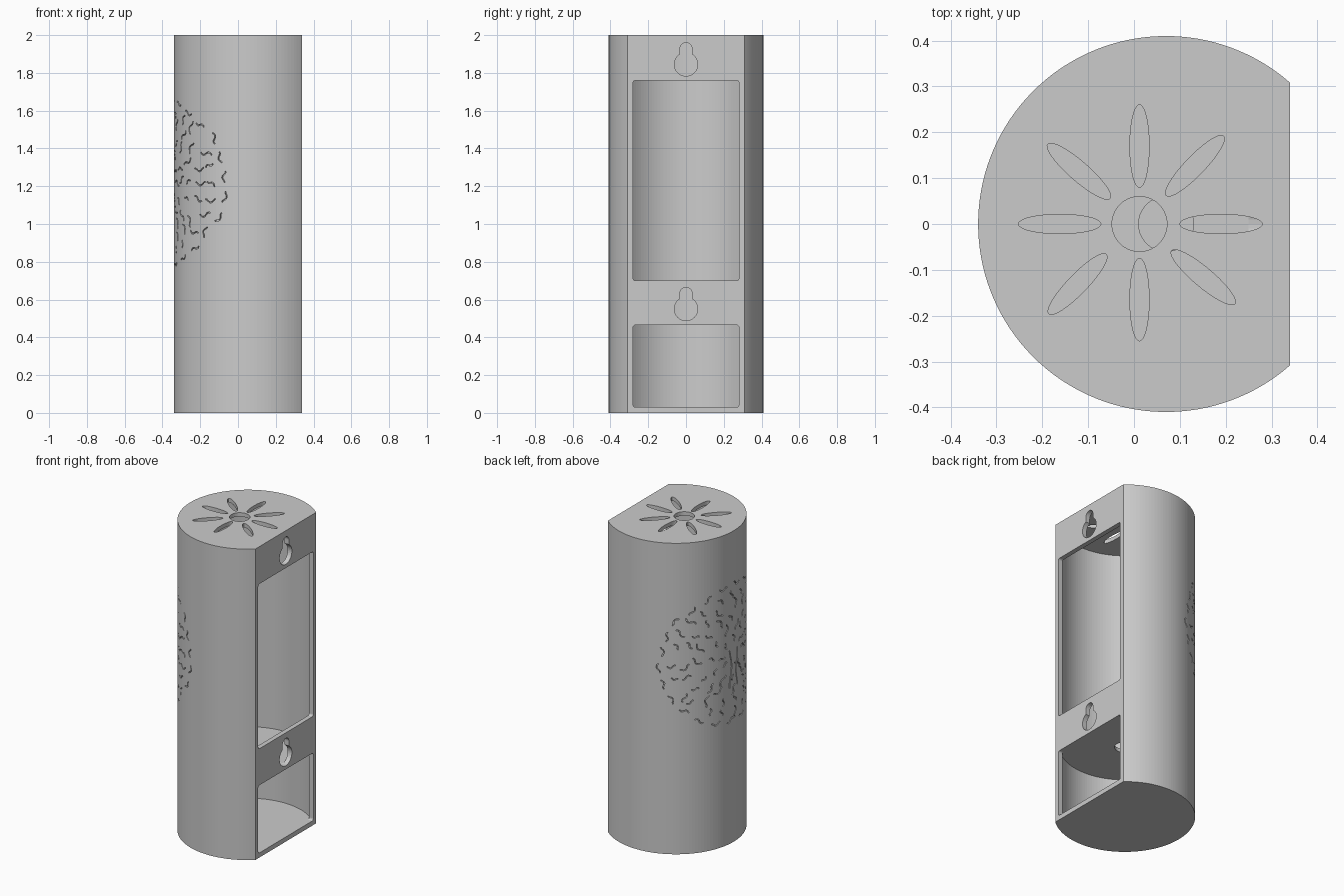
import bpy, bmesh, random
from math import sin, cos, pi, sqrt, atan2, radians
from mathutils import Vector

if "Cube" in bpy.data.objects:
    bpy.data.objects.remove(bpy.data.objects["Cube"], do_unlink=True)

random.seed(4)
HEIGHT, CX, RADIUS, WALL, FLAT = 2.0, 0.07, 0.41, 0.03, 0.34

grey = bpy.data.materials.new("plain grey")
grey.use_nodes = True
colour = (0.6, 0.6, 0.6, 1)
grey.diffuse_color = colour
grey.node_tree.nodes["Principled BSDF"].inputs["Base Color"].default_value = colour


def make_object(name, bm):
    bmesh.ops.recalc_face_normals(bm, faces=bm.faces)
    mesh = bpy.data.meshes.new(name)
    bm.to_mesh(mesh)
    bm.free()
    mesh.materials.append(grey)
    obj = bpy.data.objects.new(name, mesh)
    bpy.context.collection.objects.link(obj)
    return obj


def prism(name, profile, low, high, axis="z"):
    """Extrude a closed 2D profile along z (profile is x, y) or x (profile is y, z)."""
    bm = bmesh.new()
    place = (lambda p, h: (p[0], p[1], h)) if axis == "z" else (lambda p, h: (h, p[0], p[1]))
    bottom = [bm.verts.new(place(p, low)) for p in profile]
    top = [bm.verts.new(place(p, high)) for p in profile]
    bm.faces.new(bottom)
    bm.faces.new(top)
    for i in range(len(profile)):
        j = (i + 1) % len(profile)
        bm.faces.new((bottom[i], bottom[j], top[j], top[i]))
    return make_object(name, bm)


def cut(target, cutter, overlapping=False):
    mod = target.modifiers.new("cut", "BOOLEAN")
    mod.operation, mod.solver, mod.object = "DIFFERENCE", "EXACT", cutter
    mod.use_self = overlapping
    bpy.context.view_layer.objects.active = target
    bpy.ops.object.modifier_apply(modifier=mod.name)
    bpy.data.objects.remove(cutter, do_unlink=True)


def arc(cx, cy, r, start, end, steps):
    return [(cx + r * cos(start + (end - start) * i / steps),
             cy + r * sin(start + (end - start) * i / steps)) for i in range(steps + 1)]


def d_profile(r, flat):
    a = atan2(sqrt(r * r - (flat - CX) ** 2), flat - CX)
    return arc(CX, 0, r, a, 2 * pi - a, 100)


def ellipse(cx, cy, a, b, turn=0.0, n=40):
    pts = []
    for i in range(n):
        t = 2 * pi * i / n
        u, v = a * cos(t), b * sin(t)
        pts.append((cx + u * cos(turn) - v * sin(turn), cy + u * sin(turn) + v * cos(turn)))
    return pts


def rounded_window(half, low, high, r=0.012):
    pts = []
    for k, (y, z) in enumerate([(half - r, high - r), (r - half, high - r),
                                (r - half, low + r), (half - r, low + r)]):
        pts += arc(y, z, r, k * pi / 2, (k + 1) * pi / 2, 4)
    return pts


def keyhole(z, r=0.062, slot=0.032, rise=0.083):
    a = atan2(sqrt(r * r - slot * slot), slot)
    return arc(0, z, r, pi - a, 2 * pi + a, 32) + arc(0, z + rise, slot, 0, pi, 12)


# Housing: round body with one flat mounting side
housing = prism("housing", d_profile(RADIUS, FLAT), 0, HEIGHT)


# Engraved tree: strokes are (distance round the body, height) paths
def add_stroke(bm, path, width=0.006):
    rings = []
    for i, p in enumerate(path):
        d = (path[min(i + 1, len(path) - 1)] - path[max(i - 1, 0)]).normalized()
        side = Vector((-d.y, d.x)) * width / 2
        ring = []
        for q, r in ((p + side, 0.398), (p - side, 0.398), (p - side, 0.42), (p + side, 0.42)):
            a = pi + q.x / RADIUS
            ring.append(bm.verts.new((CX + r * cos(a), r * sin(a), q.y)))
        rings.append(ring)
    for one, two in zip(rings, rings[1:]):
        for k in range(4):
            n = (k + 1) % 4
            bm.faces.new((one[k], one[n], two[n], two[k]))
    bm.faces.new(rings[0][::-1])
    bm.faces.new(rings[-1])


def wavy(start, heading, length, wobble, steps=8):
    pts, p, phase = [], Vector(start), random.uniform(0, 2 * pi)
    for i in range(steps):
        pts.append(p.copy())
        a = heading + wobble * sin(phase + i * 0.9)
        p = p + Vector((cos(a), sin(a))) * length / steps
    return pts


strokes = bmesh.new()
MID, HALF_W, HALF_H = 1.22, 0.5, 0.44
# leafy outline
for i in range(26):
    t = 2 * pi * i / 26
    edge = (HALF_W * cos(t), MID + HALF_H * sin(t))
    add_stroke(strokes, wavy(edge, t + pi / 2 + random.uniform(-0.3, 0.5), 0.08, 0.8))
# branches and roots spreading from the middle
for ring in range(1, 6):
    count = 4 + ring * 4
    for i in range(count):
        t = 2 * pi * (i + random.uniform(-0.2, 0.2)) / count
        f = ring / 6.3
        start = (HALF_W * f * cos(t), MID + HALF_H * f * sin(t))
        add_stroke(strokes, wavy(start, t + random.uniform(-0.7, 0.7),
                                 random.uniform(0.05, 0.1), 0.8))
# trunk
for s in (-1, 1):
    add_stroke(strokes, wavy((s * 0.04, 1.0), pi / 2, 0.28, 0.25))
cut(housing, make_object("engraving_cutter", strokes), overlapping=True)

# Two compartments, leaving the floor, shelf and ceiling
inner = d_profile(RADIUS - WALL, FLAT - WALL)
for low, high in ((0.03, 0.467), (0.49, 1.975)):
    cut(housing, prism("compartment_cutter", inner, low, high))

# Windows and hanging keyholes in the flat side
for low, high in ((0.03, 0.465), (0.70, 1.76)):
    cut(housing, prism("window_cutter", rounded_window(0.28, low, high), 0.25, 0.4, "x"))
for z in (0.55, 1.845):
    cut(housing, prism("keyhole_cutter", keyhole(z), 0.25, 0.4, "x"))

# Shelf hole, and the round hole in the lid
cut(housing, prism("shelf_hole_cutter", ellipse(CX, 0, 0.06, 0.06), 0.4, 0.55))
cut(housing, prism("lid_hole_cutter", ellipse(0.012, 0, 0.06, 0.06), 1.9, 2.1))

# Petal slots around the lid hole
petals = [(0.19, 0, 0), (0.133, 0.127, 46), (0.012, 0.17, 90), (-0.12, 0.115, 139),
          (-0.162, 0, 0), (-0.123, -0.131, 46), (0.012, -0.165, 90), (0.151, -0.116, 140)]
for x, y, turn in petals:
    cut(housing, prism("petal_cutter", ellipse(x, y, 0.09, 0.021, radians(turn)), 1.9, 2.1))
